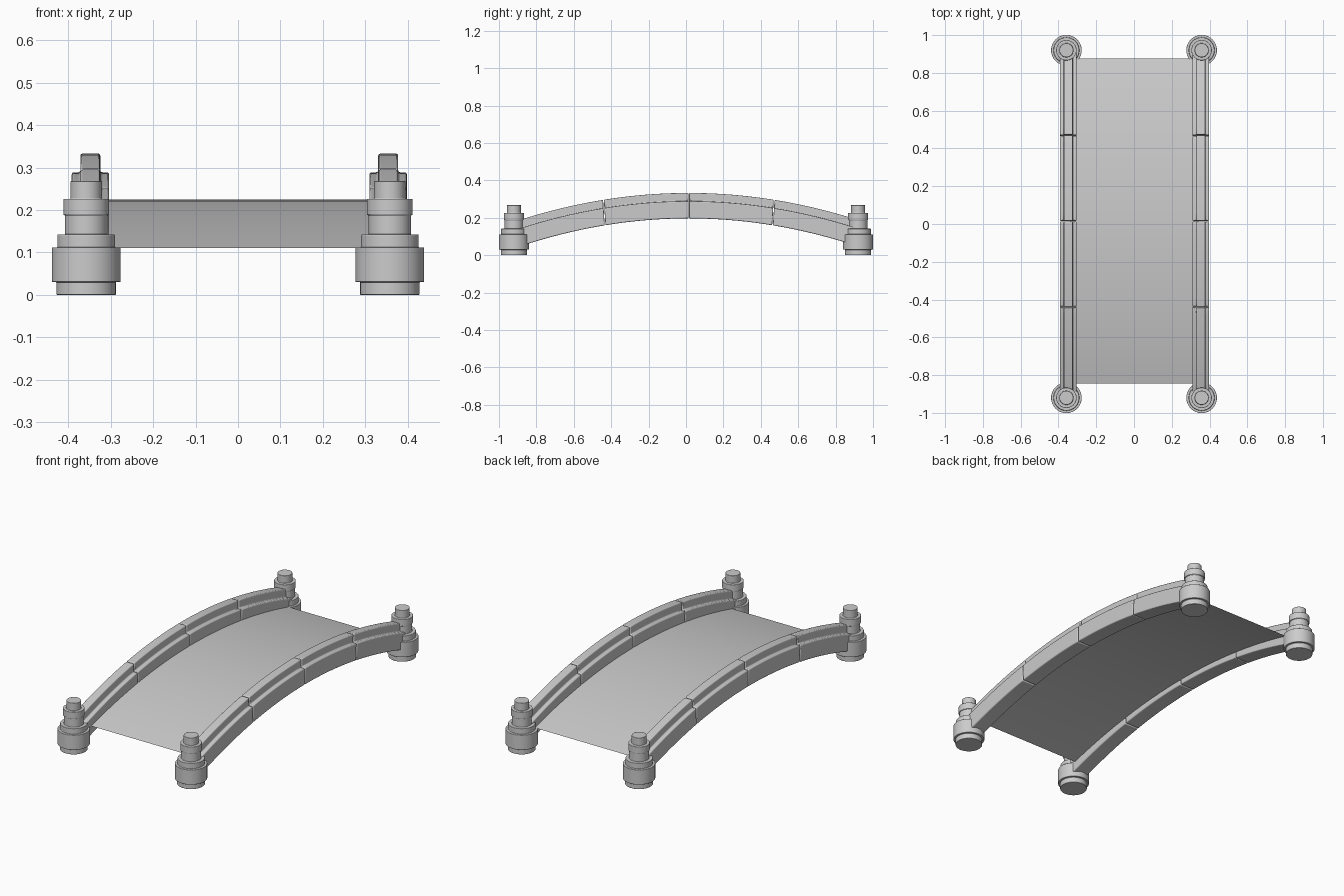
import bpy
import bmesh
import math

if "Cube" in bpy.data.objects:
    bpy.data.objects.remove(bpy.data.objects["Cube"], do_unlink=True)

GREY = (0.6, 0.6, 0.6, 1.0)
stone = bpy.data.materials.new("pale grey stone")
stone.use_nodes = True
stone.diffuse_color = GREY
stone.node_tree.nodes["Principled BSDF"].inputs["Base Color"].default_value = GREY

MID_Y = 0.015      # crown of the arch
RAIL_CURVE = 0.18  # drop of the rails per squared distance
DECK_CURVE = 0.155


def finish(name, bm, bevel=0.0):
    """Turn a bmesh into a smooth object with softened edges."""
    bmesh.ops.recalc_face_normals(bm, faces=bm.faces)
    mesh = bpy.data.meshes.new(name)
    bm.to_mesh(mesh)
    bm.free()
    mesh.materials.append(stone)
    obj = bpy.data.objects.new(name, mesh)
    bpy.context.collection.objects.link(obj)
    bpy.ops.object.select_all(action="DESELECT")
    obj.select_set(True)
    bpy.context.view_layer.objects.active = obj
    bpy.ops.object.shade_smooth_by_angle(angle=math.radians(35))
    if bevel:
        mod = obj.modifiers.new("soft edges", "BEVEL")
        mod.width = bevel
        mod.segments = 3
        mod.limit_method = "ANGLE"
        mod.angle_limit = math.radians(40)
    return obj


def make_post(name, x, y):
    """Stepped round post, lathed from (radius, height) points."""
    profile = [(0, 0), (0.07, 0), (0.07, 0.03), (0.081, 0.03), (0.081, 0.112),
               (0.068, 0.112), (0.068, 0.142), (0.05, 0.142), (0.05, 0.188),
               (0.054, 0.188), (0.054, 0.226), (0.037, 0.226), (0.037, 0.268), (0, 0.268)]
    bm = bmesh.new()
    verts = [bm.verts.new((r, 0, z)) for r, z in profile]
    edges = [bm.edges.new(pair) for pair in zip(verts, verts[1:])]
    bmesh.ops.spin(bm, geom=verts + edges, axis=(0, 0, 1), cent=(0, 0, 0),
                   angle=math.tau, steps=48)
    bmesh.ops.remove_doubles(bm, verts=bm.verts, dist=0.0005)
    bmesh.ops.translate(bm, verts=bm.verts, vec=(x, y, 0))
    return finish(name, bm, 0.005)


def make_rail_block(name, x, start, end, steps=10):
    """One arched block: a narrow coping on a wide parapet."""
    half = [(0.044, 0.197), (0.044, 0.289), (0.0235, 0.289), (0.0235, 0.333)]
    section = half + [(-w, z) for w, z in reversed(half)]
    bm = bmesh.new()
    rings = []
    for i in range(steps + 1):
        u = start + (end - start) * i / steps
        drop = RAIL_CURVE * u * u
        # the joints lean outwards a little towards the top
        rings.append([bm.verts.new((x + w, MID_Y + u * (1 + 0.14 * (z - 0.265)), z - drop))
                      for w, z in section])
    count = len(section)
    for a, b in zip(rings, rings[1:]):
        for j in range(count):
            k = (j + 1) % count
            bm.faces.new((a[j], a[k], b[k], b[j]))
    bm.faces.new(rings[0])
    bm.faces.new(rings[-1])
    return finish(name, bm, 0.005)


def make_deck():
    """Thin arched walkway between the rails."""
    steps = 32
    bm = bmesh.new()
    rows = []
    for i in range(steps + 1):
        u = -0.86 + 1.72 * i / steps
        z = 0.225 - DECK_CURVE * u * u
        rows.append([bm.verts.new((x, MID_Y + u, z)) for x in (-0.34, 0.345)])
    for a, b in zip(rows, rows[1:]):
        bm.faces.new((a[0], a[1], b[1], b[0]))
    return finish("deck", bm)


# Four corner posts
for side, sx in (("left", 1), ("right", -1)):
    for end_name, sy in (("front", -1), ("back", 1)):
        make_post(f"{end_name}_{side}_post", sx * 0.358, sy * 0.92)

# Two rails of four blocks each, with narrow joints
BLOCK, GAP = 0.452, 0.002
for side, x in (("left", 0.354), ("right", -0.348)):
    for n in range(4):
        begin = (n - 2) * BLOCK
        make_rail_block(f"{side}_rail_block_{n + 1}", x, begin + GAP, begin + BLOCK - GAP)

make_deck()
